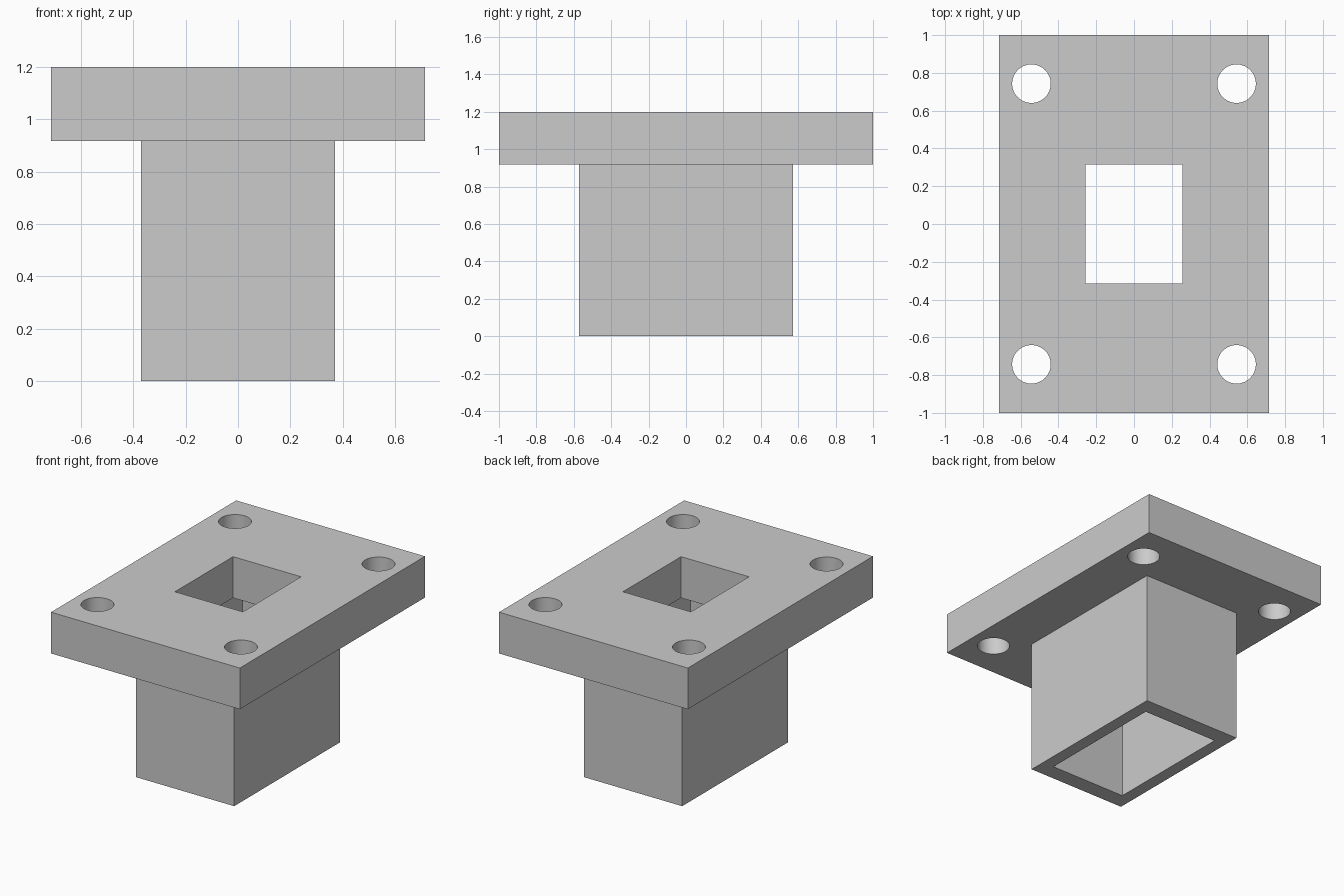
import bpy
import math

if "Cube" in bpy.data.objects:
    bpy.data.objects.remove(bpy.data.objects["Cube"], do_unlink=True)

TOP = 1.2
PLATE_BOTTOM = 0.918

grey = bpy.data.materials.new("plain_grey")
grey.use_nodes = True
colour = (0.6, 0.6, 0.6, 1)
grey.diffuse_color = colour
grey.node_tree.nodes["Principled BSDF"].inputs["Base Color"].default_value = colour


def block(name, half_x, half_y, z0, z1):
    """Box centred on the z axis."""
    bpy.ops.mesh.primitive_cube_add(size=2, location=(0, 0, (z0 + z1) / 2))
    ob = bpy.context.object
    ob.name = name
    ob.scale = (half_x, half_y, (z1 - z0) / 2)
    bpy.ops.object.transform_apply(location=True, rotation=False, scale=True)
    ob.data.materials.append(grey)
    return ob


def combine(target, other, operation):
    """Apply a boolean and remove the helper."""
    other.hide_render = True
    mod = target.modifiers.new(operation.lower(), "BOOLEAN")
    mod.operation = operation
    mod.solver = "EXACT"
    mod.object = other
    bpy.ops.object.select_all(action="DESELECT")
    target.select_set(True)
    bpy.context.view_layer.objects.active = target
    bpy.ops.object.modifier_apply(modifier=mod.name)
    bpy.data.objects.remove(other, do_unlink=True)


# Mounting plate with the sleeve joined below it
flange = block("flanged_sleeve", 0.714, 1, PLATE_BOTTOM, TOP)
combine(flange, block("sleeve", 0.371, 0.571, 0, 1), "UNION")

# Wide cavity inside the sleeve, narrower window through the plate
combine(flange, block("cavity", 0.286, 0.457, -0.1, PLATE_BOTTOM), "DIFFERENCE")
combine(flange, block("window", 0.257, 0.314, 0.5, 1.3), "DIFFERENCE")

# Bolt holes at the four corners
for sx in (-1, 1):
    for sy in (-1, 1):
        bpy.ops.mesh.primitive_cylinder_add(
            vertices=64, radius=0.102, depth=0.6, location=(sx * 0.543, sy * 0.743, 1.06))
        hole = bpy.context.object
        hole.name = "bolt_hole"
        hole.data.materials.append(grey)
        combine(flange, hole, "DIFFERENCE")

# Smooth hole walls, sharp edges elsewhere
bpy.ops.object.shade_smooth_by_angle(angle=math.radians(30))
